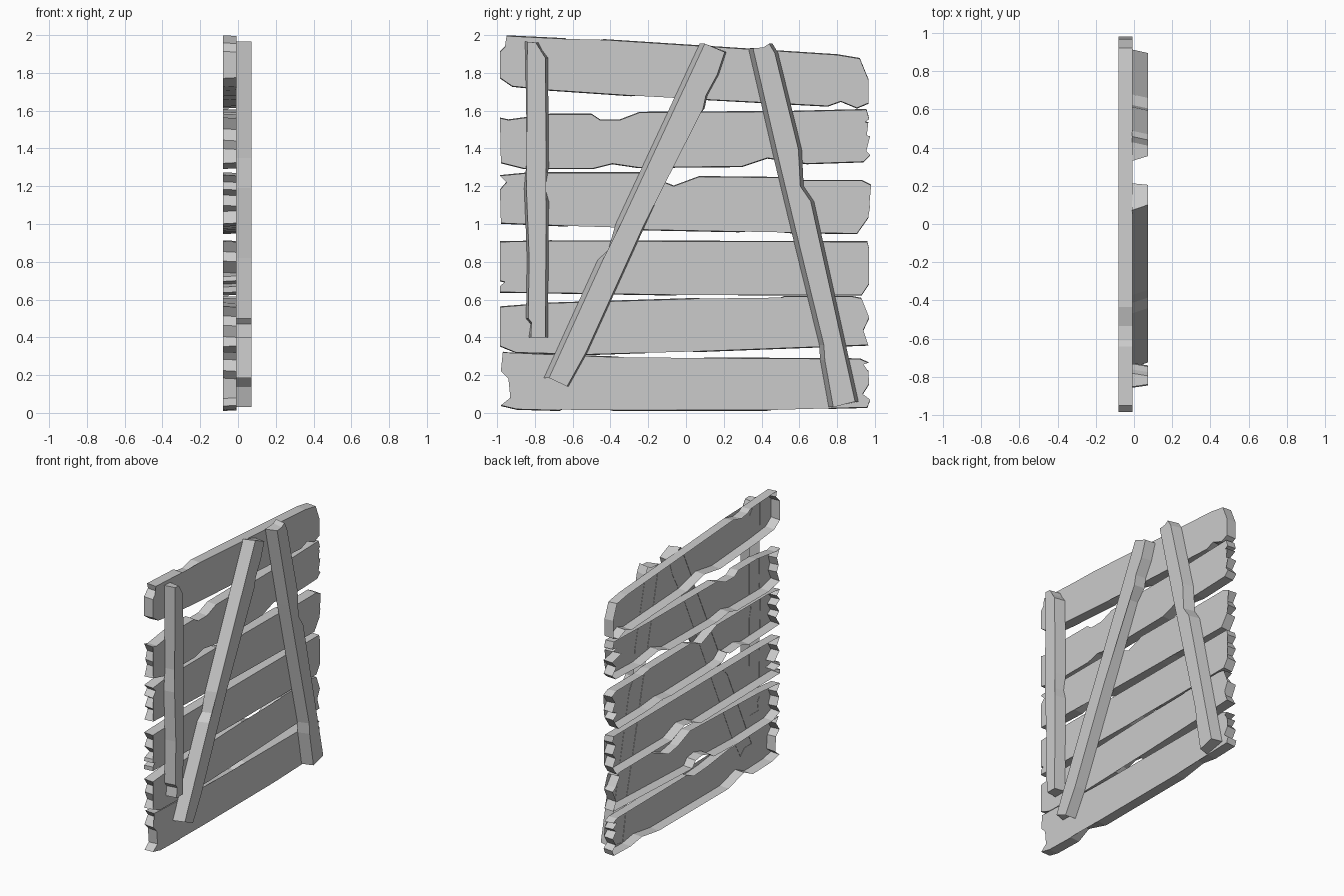
import bpy, bmesh


def board(name, first, second, x_front, x_back, grow_first, grow_second):
    """Open-backed board: outline (clockwise from +x) as two edges, flared toward the back."""
    front = [(y, z) for y, z in first + second]
    back = [(y + grow_first[0], z + grow_first[1]) for y, z in first]
    back += [(y + grow_second[0], z + grow_second[1]) for y, z in second]
    bm = bmesh.new()
    f = [bm.verts.new((x_front, y, z)) for y, z in reversed(front)]
    b = [bm.verts.new((x_back, y, z)) for y, z in reversed(back)]
    face = bm.faces.new(f)
    n = len(f)
    for i in range(n):
        j = (i + 1) % n
        bm.faces.new((b[i], b[j], f[j], f[i]))
    bmesh.ops.triangulate(bm, faces=[face])
    me = bpy.data.meshes.new(name)
    bm.to_mesh(me)
    bm.free()
    ob = bpy.data.objects.new(name, me)
    bpy.context.collection.objects.link(ob)
    return ob


def plank(name, top, bottom):
    board(name, top, bottom, -0.008, -0.08, (0, 0.004), (0, -0.004))


def batten(name, left, right, grow_left, grow_right):
    board(name, left, right, 0.072, -0.01, (-grow_left, 0), (grow_right, 0))


# Horizontal planks, top to bottom: upper edge left to right, then ragged end and lower edge back
plank("plank_1",
      [(-.985, 1.91), (-.94, 1.955), (-.95, 1.995), (-.64, 1.98), (-.61, 1.96), (-.535, 1.95),
       (-.435, 1.975), (.80, 1.895), (.92, 1.875), (.965, 1.765)],
      [(.965, 1.64), (.905, 1.615), (.82, 1.65), (.75, 1.625), (.1, 1.66), (-.1, 1.71),
       (-.29, 1.68), (-.73, 1.71), (-.92, 1.73), (-.985, 1.775)])

plank("plank_2",
      [(-.95, 1.395), (-.97, 1.44), (-.95, 1.5), (-.985, 1.56), (-.94, 1.55), (-.72, 1.58),
       (-.5, 1.58), (-.455, 1.55), (-.35, 1.55), (-.245, 1.59), (.55, 1.595), (.955, 1.605),
       (.97, 1.555), (.925, 1.545), (.965, 1.535), (.865, 1.485)],
      [(.975, 1.465), (.93, 1.415), (.975, 1.365), (.94, 1.33), (.64, 1.32), (.43, 1.35),
       (.295, 1.305), (-.255, 1.30), (-.39, 1.32), (-.49, 1.295), (-.86, 1.295), (-.98, 1.325)])

plank("plank_3",
      [(-.975, 1.095), (-.94, 1.15), (-.985, 1.18), (-.95, 1.22), (-.985, 1.255), (-.83, 1.27),
       (-.245, 1.27), (-.065, 1.20), (.07, 1.25), (.535, 1.245), (.62, 1.23), (.93, 1.23),
       (.98, 1.205), (.94, 1.145)],
      [(.975, 1.095), (.915, 1.07), (.965, 1.035), (.905, .95), (.55, .955), (.39, .97),
       (.28, .96), (-.22, .97), (-.31, .98), (-.37, 1.025), (-.4, 1.01), (-.535, 1.02),
       (-.63, .99), (-.98, 1.005), (-.94, 1.07)])

plank("plank_4",
      [(-.92, .74), (-.98, .80), (-.95, .85), (-.985, .905), (-.72, .91), (.96, .905),
       (.97, .865), (.935, .83), (.97, .775)],
      [(.935, .74), (.97, .685), (.93, .625), (.28, .625), (.135, .68), (.03, .665),
       (-.055, .625), (-.985, .64), (-.985, .67), (-.92, .685), (-.985, .70), (-.98, .725)])

plank("plank_5",
      [(-.95, .40), (-.975, .46), (-.95, .51), (-.985, .56), (-.73, .58), (.065, .605),
       (.205, .55), (.315, .53), (.52, .615), (.88, .615), (.93, .605), (.885, .585), (.935, .52)],
      [(.97, .505), (.93, .42), (.965, .36), (.04, .325), (0, .37), (-.075, .38),
       (-.165, .355), (-.21, .32), (-.51, .31), (-.90, .32), (-.985, .355)])

plank("plank_6",
      [(-.94, .18), (-.98, .22), (-.94, .28), (-.97, .32), (-.93, .315), (-.52, .30), (-.37, .295),
       (-.14, .265), (.02, .255), (.1, .29), (.92, .285), (.965, .265), (.92, .25), (.965, .22),
       (.93, .19)],
      [(.97, .155), (.935, .10), (.975, .07), (.96, .03), (.76, .025), (.63, .045), (.43, .015),
       (-.385, .014), (-.565, .065), (-.67, .014), (-.895, .02), (-.98, .04), (-.93, .08)])

# Nailed-on battens: left edge bottom to top, then right edge top to bottom
batten("vertical_batten",
       [(-.82, .40), (-.81, .47), (-.835, .50), (-.83, .82), (-.845, 1.19), (-.83, 1.35), (-.84, 1.965)],
       [(-.795, 1.96), (-.775, 1.92), (-.745, 1.88), (-.74, 1.3), (-.76, 1.19), (-.74, 1.12),
        (-.745, .40)],
       .012, .014)

batten("left_diagonal_batten",
       [(-.725, .185), (-.44, .81), (-.385, .86), (-.345, 1.0), (.10, 1.955)],
       [(.205, 1.91), (.165, 1.79), (.105, 1.68), (.09, 1.61), (.02, 1.53), (-.23, .98),
        (-.53, .32), (-.63, .14), (-.68, .185)],
       .028, .008)

batten("right_diagonal_batten",
       [(.78, .03), (.735, .28), (.73, .36), (.60, .89), (.495, 1.325), (.355, 1.93)],
       [(.41, 1.935), (.44, 1.955), (.47, 1.905), (.595, 1.395), (.605, 1.20), (.66, 1.12), (.895, .06)],
       .025, .018)
